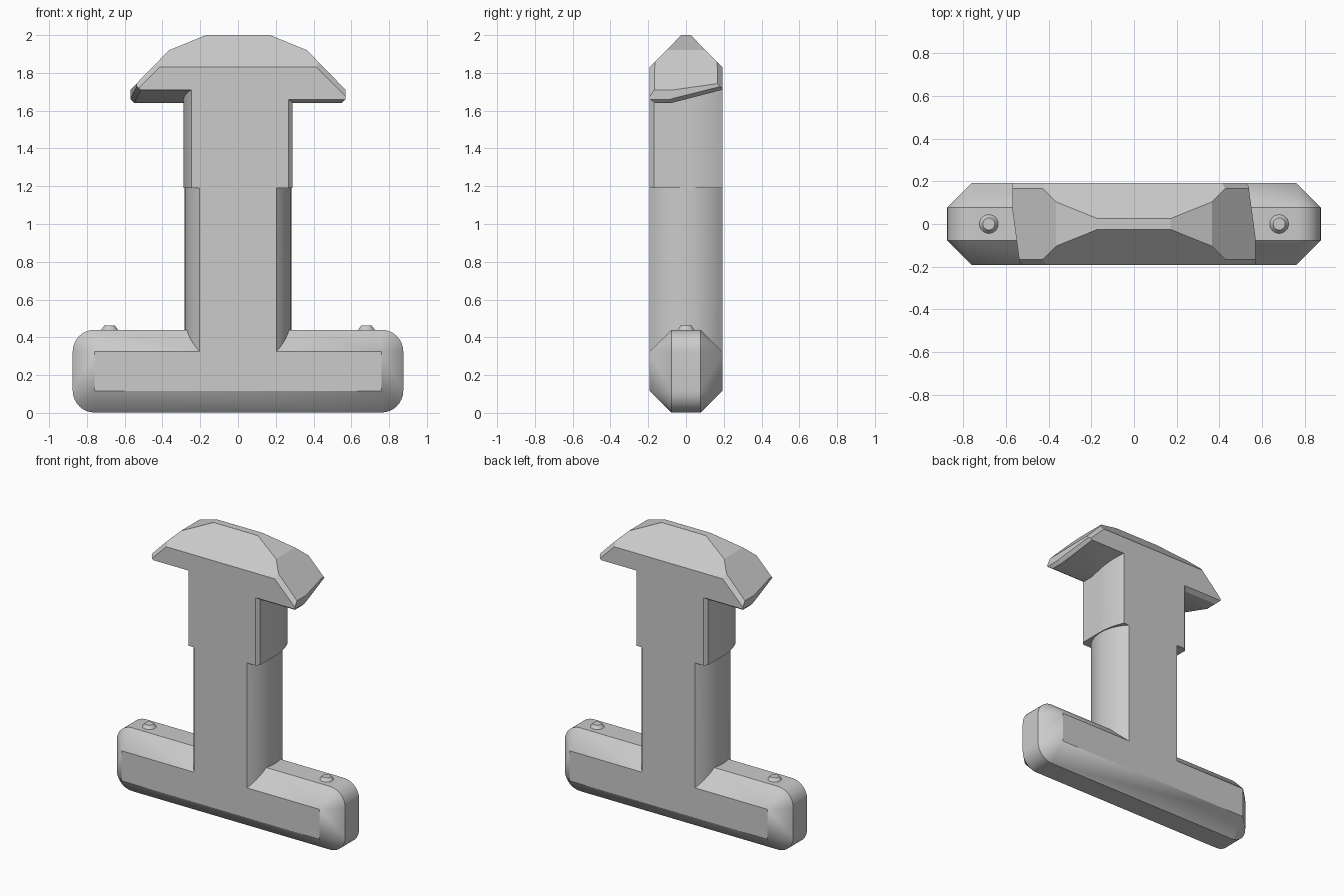
import bpy, bmesh, math
from mathutils import Vector, Matrix

cube = bpy.data.objects.get("Cube")
if cube:
    bpy.data.objects.remove(cube, do_unlink=True)

grey = bpy.data.materials.new("plain_grey")
grey.use_nodes = True
COLOUR = (0.6, 0.6, 0.6, 1)
grey.diffuse_color = COLOUR
grey.node_tree.nodes["Principled BSDF"].inputs["Base Color"].default_value = COLOUR

DEPTH = 0.192      # half thickness of the whole body
TURN = Matrix.Rotation(math.pi, 4, 'Z')


def finish(name, bm):
    bmesh.ops.recalc_face_normals(bm, faces=bm.faces)
    mesh = bpy.data.meshes.new(name)
    bm.to_mesh(mesh)
    bm.free()
    mesh.materials.append(grey)
    obj = bpy.data.objects.new(name, mesh)
    bpy.context.collection.objects.link(obj)
    return obj


def hull(name, points):
    bm = bmesh.new()
    for p in points:
        bm.verts.new(p)
    bmesh.ops.convex_hull(bm, input=bm.verts)
    bmesh.ops.dissolve_limit(bm, angle_limit=0.01, verts=bm.verts, edges=bm.edges)
    return finish(name, bm)


def arc(edge, bulge, start, end, steps):
    """Points of a shallow arc from x=edge at y=+-DEPTH to x=bulge at y=0."""
    rise = bulge - edge
    radius = (DEPTH ** 2 + rise ** 2) / (2 * rise)
    ys = [start + (end - start) * i / steps for i in range(steps + 1)]
    return [(bulge - radius + math.sqrt(radius ** 2 - y * y), y) for y in ys]


def column(name, side, bottom, top):
    """Prism whose section is one side profile plus its half turn."""
    section = side + [(-x, -y) for x, y in side]
    return hull(name, [(x, y, z) for x, y in section for z in (bottom, top)])


# Base: flat front and back panels, rounded outline in the middle
points = [(sx * 0.76, sy * DEPTH, z) for sx in (1, -1) for sy in (1, -1) for z in (0.117, 0.325)]
for i in range(9):
    a = math.pi / 2 * i / 8
    x, rise = 0.76 + 0.115 * math.cos(a), 0.115 * math.sin(a)
    points += [(sx * x, sy * 0.077, z) for sx in (1, -1) for sy in (1, -1)
               for z in (0.117 - rise, 0.325 + rise)]
base = hull("crossbar_body", points)

# Stem with bowed sides, and the wider collar above it
stem = column("stem", arc(0.203, 0.282, -DEPTH, DEPTH, 16), 0.2, 1.3)
collar_side = [(0.267, -DEPTH), (0.288, -0.17)] + arc(0.245, 0.288, 0, DEPTH, 10)
collar = column("collar", collar_side, 1.19, 1.78)

# Head: one half carved from a block by planes (point, outward normal)
CUTS = [
    ((0, DEPTH, 1.83), (0, 0.17, 0.167)),
    ((0, -DEPTH, 1.83), (0, -0.17, 0.167)),
    ((0.17, 0, 2), (0.08, 0, 0.195)),
    ((0.365, 0, 1.92), (0.21, 0, 0.205)),
    ((0, -0.08, 1.64), (0, 0.07, -0.27)),
    ((0, -DEPTH, 1.66), (0, -0.02, -0.03)),
    ((0.415, -DEPTH, 1.83), (0.7, -1, 0.7)),
    ((0.415, DEPTH, 1.83), (0.7, 1, 0.7)),
    ((0.57, -0.07, 1.7), (0.22, 0.03, 0)),
    ((0.57, 0, 1.66), (1, 0, -1)),
    ((0.57, -0.07, 1.665), (1, 0.385, -1)),
]


def head_half(name):
    bm = bmesh.new()
    bmesh.ops.create_cube(bm, size=1)
    low, high = Vector((-0.1, -DEPTH, 1.64)), Vector((0.57, DEPTH, 2))
    bmesh.ops.scale(bm, vec=high - low, verts=bm.verts)
    bmesh.ops.translate(bm, vec=(low + high) / 2, verts=bm.verts)
    for co, no in CUTS:
        cut = bmesh.ops.bisect_plane(bm, geom=bm.verts[:] + bm.edges[:] + bm.faces[:],
                                     plane_co=co, plane_no=Vector(no).normalized(),
                                     clear_outer=True)
        rim = [e for e in cut["geom_cut"] if isinstance(e, bmesh.types.BMEdge)]
        if rim:
            bmesh.ops.holes_fill(bm, edges=rim)
    return finish(name, bm)


head_left = head_half("head_left")
head_right = head_half("head_right")
head_right.data.transform(TURN)

# Fuse the parts into one body
for part in (stem, collar, head_left, head_right):
    mod = base.modifiers.new("fuse", 'BOOLEAN')
    mod.operation, mod.solver, mod.object = 'UNION', 'EXACT', part
    bpy.context.view_layer.objects.active = base
    bpy.ops.object.modifier_apply(modifier=mod.name)
    bpy.data.objects.remove(part, do_unlink=True)
bm = bmesh.new()
bm.from_mesh(base.data)
bmesh.ops.remove_doubles(bm, verts=bm.verts, dist=0.0005)
bmesh.ops.dissolve_limit(bm, angle_limit=0.01, verts=bm.verts, edges=bm.edges)
bm.to_mesh(base.data)
bm.free()
base.name = "handle_body"

# Small tapered studs on top of the base
studs = []
for side, x in (("left", 0.68), ("right", -0.68)):
    bm = bmesh.new()
    bmesh.ops.create_cone(bm, cap_ends=True, segments=24, radius1=0.05, radius2=0.028,
                          depth=0.03, matrix=Matrix.Translation((x, 0, 0.447)))
    studs.append(finish("stud_" + side, bm))

# Smooth the curved areas, keep the creases
for obj in [base] + studs:
    bpy.ops.object.select_all(action='DESELECT')
    obj.select_set(True)
    bpy.context.view_layer.objects.active = obj
    bpy.ops.object.shade_smooth_by_angle(angle=math.radians(17))
